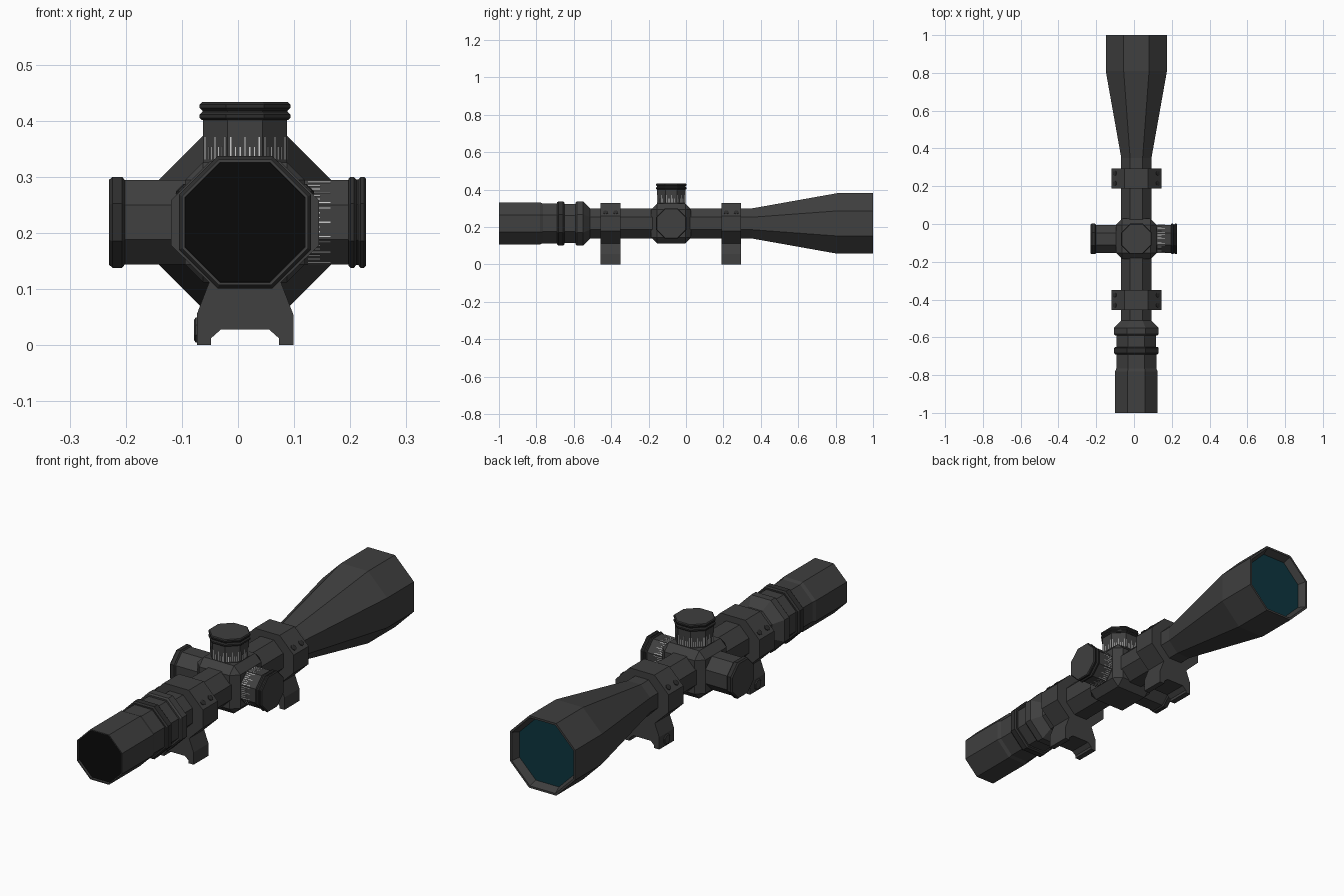
import bpy, bmesh, math
from mathutils import Vector, Matrix

if "Cube" in bpy.data.objects:
    bpy.data.objects.remove(bpy.data.objects["Cube"])

CX, CZ, TY = 0.0125, 0.219, -0.079      # optical axis and turret position


def mat(name, c):
    m = bpy.data.materials.new(name)
    m.diffuse_color = (*c, 1)
    m.use_nodes = True
    m.node_tree.nodes["Principled BSDF"].inputs["Base Color"].default_value = m.diffuse_color
    return m


METAL = mat("dark grey metal", (0.05, 0.05, 0.05))
GRIP = mat("darker grip rubber", (0.027, 0.027, 0.027))
BLACK = mat("black eyepiece glass", (0.003, 0.003, 0.003))
TEAL = mat("teal lens glass", (0.004, 0.036, 0.049))
WHITE = mat("white markings", (0.6, 0.6, 0.6))


def finish(bm, name, *mats):
    bmesh.ops.recalc_face_normals(bm, faces=bm.faces)
    me = bpy.data.meshes.new(name)
    bm.to_mesh(me)
    bm.free()
    for m in mats:
        me.materials.append(m)
    ob = bpy.data.objects.new(name, me)
    bpy.context.collection.objects.link(ob)
    return ob


def frame(origin, axis):
    q = Vector((0, 0, 1)).rotation_difference(Vector(axis))
    return Matrix.Translation(origin) @ q.to_matrix().to_4x4()


def lathe(name, prof, origin, axis, mats, caps=True, grip=None, n=8):
    """Octagonal turning; prof = (flat radius, distance along axis)."""
    bm = bmesh.new()
    M = frame(origin, axis)
    rings = []
    for r, t in prof:
        R = r / math.cos(math.pi / n)
        rings.append([bm.verts.new(M @ Vector((R * math.cos((i + .5) * math.tau / n),
                                               R * math.sin((i + .5) * math.tau / n), t)))
                      for i in range(n)])
    for k, (a, b) in enumerate(zip(rings, rings[1:])):
        mid = (prof[k][1] + prof[k + 1][1]) / 2
        for i in range(n):
            f = bm.faces.new((a[i], a[(i + 1) % n], b[(i + 1) % n], b[i]))
            if grip and any(lo < mid < hi for lo, hi in grip):
                f.material_index = 1
    if caps:
        bm.faces.new(rings[0])
        bm.faces.new(rings[-1])
    return finish(bm, name, *mats)


AX = (CX, 0, CZ)
YP = (0, 1, 0)

# main tube: eyepiece, zoom rings, tube and objective bell
lathe("scope_tube", [
    (0.106, -0.98), (0.107, -1.0), (0.112, -1.0), (0.112, -0.78), (0.106, -0.765), (0.106, -0.69),
    (0.112, -0.69), (0.118, -0.683), (0.118, -0.657), (0.112, -0.65), (0.105, -0.65),
    (0.105, -0.59), (0.112, -0.59), (0.118, -0.583), (0.118, -0.55), (0.081, -0.512),
    (0.08, 0.35), (0.162, 0.81), (0.162, 1.0), (0.153, 1.0), (0.138, 0.965)],
    AX, YP, (METAL, GRIP), caps=False, grip=[(-0.692, -0.649)])
lathe("eyepiece_glass", [(0.107, -0.99), (0.107, -0.98)], AX, YP, (BLACK,))
lathe("objective_glass", [(0.139, 0.96), (0.139, 0.966)], AX, YP, (TEAL,))

# chamfered turret housing
bm = bmesh.new()
bmesh.ops.create_cube(bm, size=0.214, matrix=Matrix.Translation((CX, TY, CZ)))
bmesh.ops.bevel(bm, geom=bm.edges[:], offset=0.032, segments=1, affect='EDGES')
finish(bm, "turret_housing", METAL)

# adjustment knobs: top and right have two grip rings, left has one flange
C = (CX, TY, CZ)


def ringed(top):
    a = top - 0.032
    return [(0.075, 0.09), (0.075, a), (0.077, a), (0.081, a + .004), (0.081, a + .010),
            (0.076, a + .0145), (0.076, a + .0175), (0.081, a + .022),
            (0.081, a + .028), (0.077, top)]


lathe("elevation_knob", ringed(0.214), C, (0, 0, 1), (METAL, GRIP), grip=[(0.182, 0.215)])
lathe("windage_knob", ringed(0.216), C, (1, 0, 0), (METAL, GRIP), grip=[(0.184, 0.217)])
lathe("focus_knob", [(0.075, 0.09), (0.075, 0.214), (0.081, 0.219), (0.081, 0.236), (0.076, 0.242)],
      C, (-1, 0, 0), (METAL, GRIP), grip=[(0.214, 0.2425)])


# painted scale ticks around the two adjustable knobs
def ticks(name, axis):
    bm = bmesh.new()
    M = frame(C, axis)
    for k in range(8):
        R = Matrix.Rotation(k * math.pi / 4, 4, 'Z')
        for j in range(-3, 4):
            length = 0.04 if j % 3 == 0 else 0.022
            T = Matrix.Translation((0.0752, j * 0.0085, 0.112 + length / 2))
            S = Matrix.Diagonal((0.001, 0.0022, length, 1))
            bmesh.ops.create_cube(bm, size=1, matrix=M @ R @ T @ S)
    finish(bm, name, WHITE)


ticks("elevation_scale", (0, 0, 1))
ticks("windage_scale", (1, 0, 0))

# mounting rings with rail feet, screws and clamp bolt
HALF = [(0.062, 0.328), (0.132, 0.258), (0.132, 0.178), (0.064, 0.112), (0.086, 0.055),
        (0.086, 0.0), (0.061, 0.0), (0.061, 0.012), (0.043, 0.028)]
OUT = HALF + [(-x, z) for x, z in reversed(HALF)]
for label, y in (("rear", -0.403), ("front", 0.242)):
    bm = bmesh.new()
    f = bm.faces.new([bm.verts.new((CX + x, y - 0.053, z)) for x, z in OUT])
    ext = bmesh.ops.extrude_face_region(bm, geom=[f])
    bmesh.ops.translate(bm, vec=(0, 0.106, 0),
                        verts=[v for v in ext["geom"] if isinstance(v, bmesh.types.BMVert)])
    finish(bm, label + "_mount", METAL)
    for side in (-1, 1):
        for dy in (-0.027, 0.027):
            lathe(label + "_ring_screw", [(0.012, -0.01), (0.012, 0.003), (0.009, 0.005)],
                  (CX + side * 0.113, y + dy, 0.277), (side, 0, 1), (GRIP,))
    lathe(label + "_clamp_bolt", [(0.022, 0), (0.022, 0.003), (0.018, 0.006)],
          (CX - 0.085, y, 0.027), (-1, 0, 0), (METAL,))
